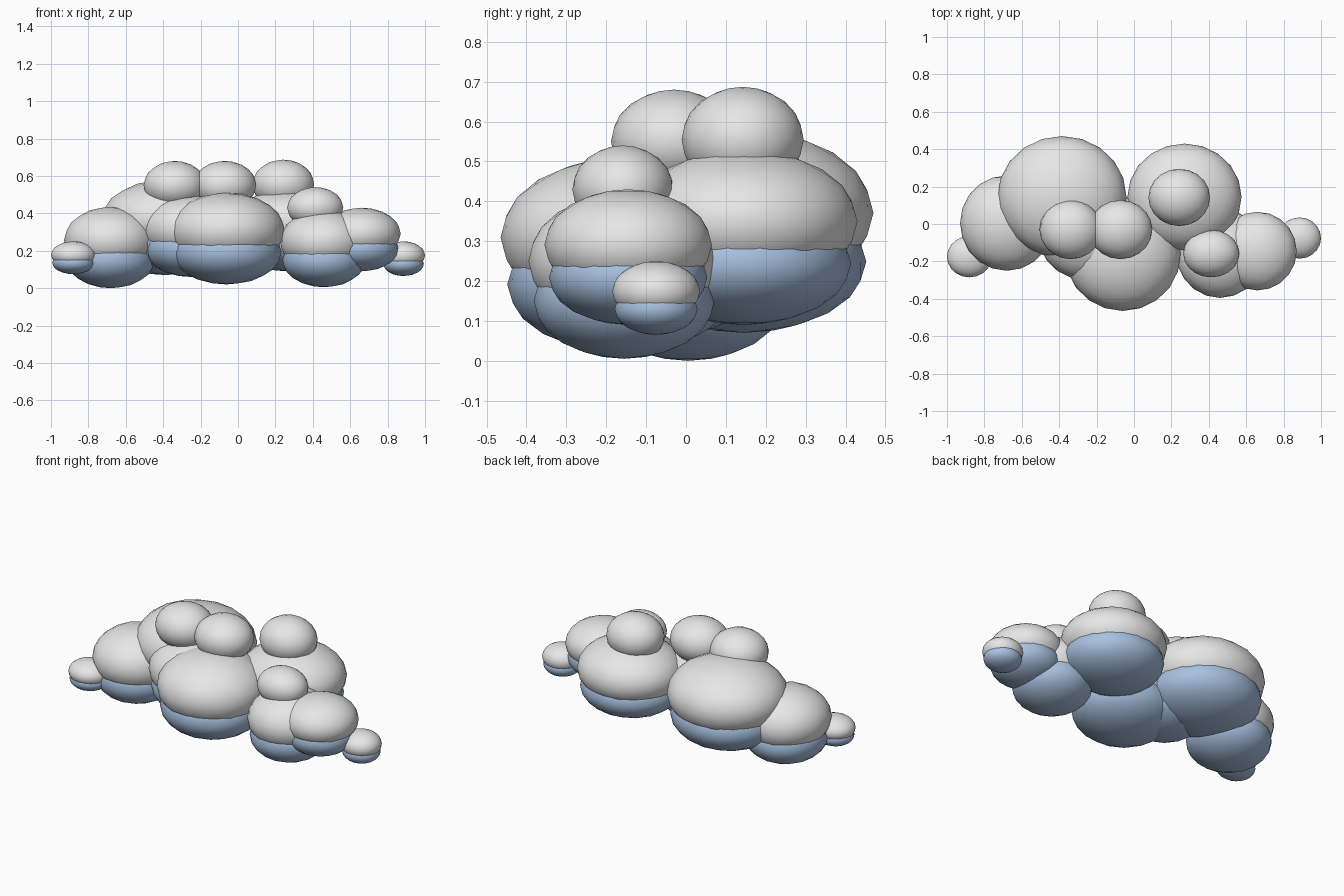
import bpy

if "Cube" in bpy.data.objects:
    bpy.data.objects.remove(bpy.data.objects["Cube"])


def material(name, rgb):
    m = bpy.data.materials.new(name)
    m.diffuse_color = (*rgb, 1)
    m.use_nodes = True
    m.node_tree.nodes["Principled BSDF"].inputs["Base Color"].default_value = m.diffuse_color
    return m


GREY = material("cloud pale grey", (0.8, 0.8, 0.8))
BLUE = material("cloud shadow blue", (0.39, 0.53, 0.74))


def puff(name, loc, radii, mat):
    bpy.ops.mesh.primitive_ico_sphere_add(subdivisions=3, radius=1, location=loc)
    ob = bpy.context.object
    ob.name = name
    ob.scale = radii
    bpy.ops.object.transform_apply(location=False, rotation=False, scale=True)
    bpy.ops.object.shade_smooth()
    ob.data.materials.append(mat)


def two_tone_puff(name, x, y, rx, ry, bottom, top):
    # grey cap resting on a slightly smaller blue underside
    h = top - bottom
    puff(name + "_cap", (x, y, bottom + 0.59 * h), (rx, ry, 0.41 * h), GREY)
    puff(name + "_underside", (x, y, bottom + 0.35 * h),
         (rx * 0.945, ry * 0.945, 0.35 * h), BLUE)


# body of the cloud: name, x, y, rx, ry, bottom, top
for p in [
    ("back_left_puff", -0.385, 0.145, 0.345, 0.325, 0.07, 0.58),
    ("back_right_puff", 0.27, 0.145, 0.305, 0.285, 0.09, 0.53),
    ("left_puff", -0.68, 0.005, 0.25, 0.255, 0.0, 0.435),
    ("front_puff", -0.06, -0.16, 0.31, 0.305, 0.02, 0.51),
    ("middle_puff", -0.255, -0.05, 0.26, 0.25, 0.06, 0.50),
    ("front_right_puff", 0.46, -0.155, 0.235, 0.24, 0.005, 0.42),
    ("right_puff", 0.66, -0.145, 0.21, 0.21, 0.09, 0.43),
    ("right_tip_puff", 0.885, -0.075, 0.115, 0.11, 0.065, 0.25),
    ("left_tip_puff", -0.88, -0.175, 0.12, 0.11, 0.075, 0.25),
]:
    two_tone_puff(*p)

# small all-grey puffs on top
for name, loc, radii in [
    ("top_left_puff", (-0.338, -0.03, 0.55), (0.167, 0.158, 0.13)),
    ("top_middle_puff", (-0.072, -0.03, 0.55), (0.17, 0.158, 0.13)),
    ("top_right_puff", (0.242, 0.142, 0.555), (0.165, 0.153, 0.132)),
    ("top_front_right_puff", (0.413, -0.158, 0.43), (0.15, 0.127, 0.11)),
]:
    puff(name, loc, radii, GREY)
